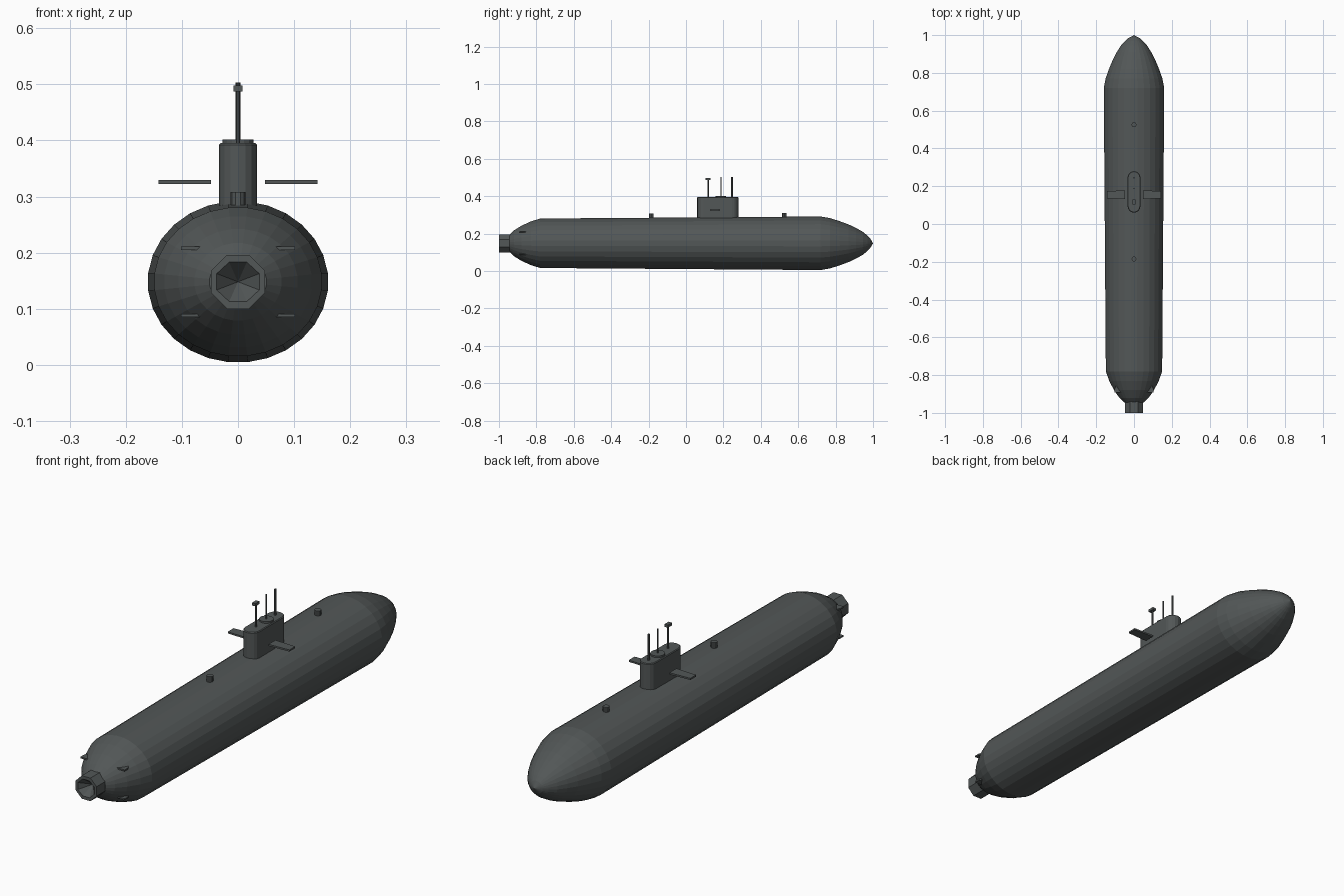
import bpy, bmesh, math

if "Cube" in bpy.data.objects:
    bpy.data.objects.remove(bpy.data.objects["Cube"])

AXIS_Z = 0.148   # height of the hull centreline

paint = bpy.data.materials.new("dark_grey")
paint.diffuse_color = (0.085, 0.095, 0.095, 1)
paint.use_nodes = True
paint.node_tree.nodes["Principled BSDF"].inputs["Base Color"].default_value = paint.diffuse_color


def finish(name, bm):
    bmesh.ops.recalc_face_normals(bm, faces=bm.faces)
    mesh = bpy.data.meshes.new(name)
    bm.to_mesh(mesh)
    bm.free()
    mesh.materials.append(paint)
    ob = bpy.data.objects.new(name, mesh)
    bpy.context.collection.objects.link(ob)
    return ob


def lathe(name, rings, sides, closed=False):
    """Loft elliptical rings (y, half width, half height) along y; zero size is a point."""
    bm = bmesh.new()
    loops = []
    for y, rx, rz in rings:
        n = 1 if rx == 0 else sides
        loops.append([bm.verts.new((rx * math.sin((i + 0.5) * math.tau / sides), y,
                                    AXIS_Z + rz * math.cos((i + 0.5) * math.tau / sides)))
                      for i in range(n)])
    pairs = list(zip(loops, loops[1:]))
    for a, b in pairs:
        for i in range(sides):
            j = (i + 1) % sides
            if len(b) == 1:
                bm.faces.new((a[i], a[j], b[0]))
            elif len(a) == 1:
                bm.faces.new((a[0], b[j], b[i]))
            else:
                bm.faces.new((a[i], a[j], b[j], b[i]))
    if closed:
        bm.faces.new(loops[0])
    return finish(name, bm)


def prism(name, outline, z0, z1):
    """Extrude an xy outline upward from z0 to z1."""
    bm = bmesh.new()
    lo = [bm.verts.new((x, y, z0)) for x, y in outline]
    hi = [bm.verts.new((x, y, z1)) for x, y in outline]
    bm.faces.new(lo)
    bm.faces.new(hi)
    for i in range(len(lo)):
        j = (i + 1) % len(lo)
        bm.faces.new((lo[i], lo[j], hi[j], hi[i]))
    return finish(name, bm)


def circle(y, r, n, ry=None):
    return [(r * math.cos(i * math.tau / n), y + (ry or r) * math.sin(i * math.tau / n))
            for i in range(n)]


def stadium(y0, y1, r, n=8):
    front = [(r * math.cos(math.pi + i * math.pi / n), y0 + r + r * math.sin(math.pi + i * math.pi / n))
             for i in range(n + 1)]
    back = [(r * math.cos(i * math.pi / n), y1 - r + r * math.sin(i * math.pi / n)) for i in range(n + 1)]
    return front + back


# Hull: tapered stern, slightly widening body, ogive bow
stern = [(y, 0.150 * f, 0.133 * f) for y, f in ((-0.945, 0.34), (-0.92, 0.52), (-0.88, 0.71), (-0.83, 0.88))]
body = [(-0.78, 0.150, 0.133), (0.72, 0.161, 0.144)]
bow = [(y, 0.161 * f, 0.144 * f) for y, f in
       ((0.77, 0.94), (0.82, 0.83), (0.87, 0.70), (0.91, 0.57), (0.945, 0.43),
        (0.97, 0.29), (0.985, 0.18), (1.0, 0.0))]
lathe("hull", stern + body + bow, 28, closed=True)

# Propulsor duct with a recessed funnel
lathe("propulsor_duct", [(-0.93, 0.052, 0.052), (-1.0, 0.052, 0.052),
                         (-1.0, 0.041, 0.038), (-0.955, 0.0, 0.0)], 8)

# Sail and its cap
sail = prism("sail", stadium(0.06, 0.28, 0.034), 0.26, 0.395)
bevel = sail.modifiers.new("soft_edge", "BEVEL")
bevel.width = 0.003
bevel.segments = 1
bevel.limit_method = "ANGLE"
bevel.angle_limit = math.radians(60)
prism("bridge_cap", circle(0.187, 0.028, 16), 0.39, 0.402)

# Masts
prism("periscope", circle(0.118, 0.004, 8), 0.39, 0.49)
prism("periscope_head", [(-0.008, 0.103), (0.008, 0.103), (0.008, 0.13), (-0.008, 0.13)], 0.487, 0.498)
prism("radio_mast", circle(0.187, 0.003, 8), 0.39, 0.503)
prism("snorkel_mast", circle(0.246, 0.0045, 8), 0.37, 0.503)

# Deck hatches
prism("aft_hatch", circle(-0.185, 0.013, 10), 0.27, 0.308)
prism("forward_hatch", circle(0.526, 0.013, 10), 0.275, 0.31)

# Sail planes and the four stern fins
for side, word in ((-1, "left"), (1, "right")):
    prism(word + "_sail_plane", [(side * x, y) for x, y in
          ((0.048, 0.178), (0.142, 0.174), (0.142, 0.136), (0.048, 0.132))], 0.322, 0.329)
    for z, level in ((0.088, "lower"), (0.208, "upper")):
        prism(word + "_" + level + "_stern_fin", [(side * x, y) for x, y in
              ((0.066, -0.892), (0.102, -0.892), (0.102, -0.87), (0.085, -0.835), (0.066, -0.835))],
              z - 0.003, z + 0.003)
